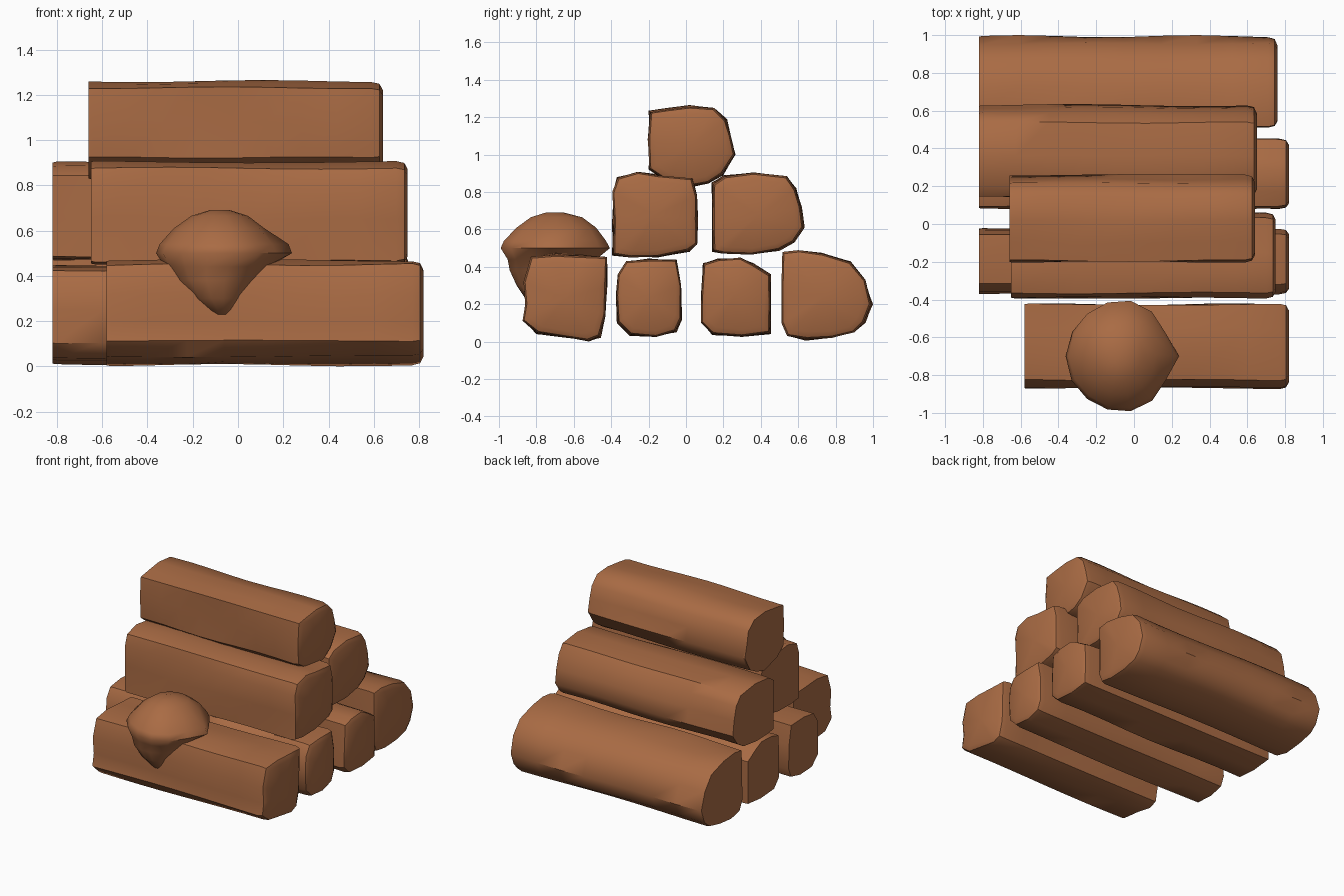
import bpy, bmesh, math, random
from mathutils import Vector

if "Cube" in bpy.data.objects:
    bpy.data.objects.remove(bpy.data.objects["Cube"])

random.seed(4)
wood = bpy.data.materials.new("warm brown wood")
wood.diffuse_color = (0.40, 0.148, 0.058, 1)
wood.use_nodes = True
wood.node_tree.nodes["Principled BSDF"].inputs["Base Color"].default_value = wood.diffuse_color


def loft(name, rings, angle):
    """Skin a list of equal-length point rings and cap both ends."""
    bm = bmesh.new()
    loops = [[bm.verts.new(p) for p in r] for r in rings]
    n = len(loops[0])
    for a, b in zip(loops, loops[1:]):
        for i in range(n):
            j = (i + 1) % n
            bm.faces.new((a[i], a[j], b[j], b[i]))
    for loop in (loops[0], loops[-1]):
        c = bm.verts.new(sum((v.co for v in loop), Vector()) / n)
        for i in range(n):
            bm.faces.new((loop[i], loop[(i + 1) % n], c))
    bmesh.ops.recalc_face_normals(bm, faces=bm.faces)
    me = bpy.data.meshes.new(name)
    bm.to_mesh(me)
    bm.free()
    me.materials.append(wood)
    ob = bpy.data.objects.new(name, me)
    bpy.context.collection.objects.link(ob)
    bpy.context.view_layer.objects.active = ob
    ob.select_set(True)
    bpy.ops.object.shade_smooth_by_angle(angle=math.radians(angle))
    ob.select_set(False)


def log(name, x0, x1, section, stations=9):
    """Hewn log along x: the (y, z) section with slight wandering dents."""
    cy = sum(p[0] for p in section) / len(section)
    cz = sum(p[1] for p in section) / len(section)
    phase = [(random.uniform(0, 6.3), random.uniform(3, 7)) for _ in section]

    def ring(x, scale, dent):
        pts = []
        for (y, z), (ph, fr) in zip(section, phase):
            k = scale * (1 - dent * (0.5 + 0.5 * math.sin(ph + fr * x)))
            pts.append((x, cy + (y - cy) * k, cz + (z - cz) * k))
        return pts

    rings = [ring(x0, 0.98, 0.02)]
    for i in range(stations):
        t = i / (stations - 1)
        rings.append(ring(x0 + 0.02 + t * (x1 - x0 - 0.07), 1, 0.045))
    rings += [ring(x1 - 0.015, 0.96, 0.04), ring(x1, 0.84, 0.06)]
    loft(name, rings, 42)


# bottom row
log("bottom_log_front", -0.58, 0.82, [
    (-.875, .11), (-.86, .2), (-.87, .32), (-.83, .455), (-.7, .475), (-.55, .465),
    (-.42, .455), (-.42, .3), (-.43, .14), (-.455, .02), (-.52, 0), (-.64, .02), (-.8, .04)])
log("bottom_log_inner_front", -0.82, 0.82, [
    (-.37, .1), (-.375, .25), (-.365, .36), (-.32, .43), (-.2, .445), (-.05, .44),
    (-.025, .3), (-.02, .12), (-.05, .05), (-.16, .025), (-.3, .03)])
log("bottom_log_inner_back", -0.82, 0.82, [
    (.08, .1), (.08, .25), (.09, .42), (.17, .445), (.29, .45), (.36, .42),
    (.455, .36), (.455, .2), (.455, .04), (.3, .025), (.14, .035)])
log("bottom_log_back", -0.82, 0.76, [
    (.51, .1), (.51, .3), (.515, .48), (.6, .49), (.73, .475), (.88, .43), (.96, .33),
    (1.0, .2), (.96, .1), (.9, .05), (.78, .02), (.64, .005), (.54, .03)])

# middle row
log("middle_log_front", -0.65, 0.75, [
    (-.395, .46), (-.395, .65), (-.395, .8), (-.37, .88), (-.26, .91), (-.15, .895),
    (.04, .88), (.06, .78), (.065, .65), (.06, .52), (.02, .48), (-.15, .45), (-.3, .45)])
log("middle_log_back", -0.82, 0.65, [
    (.14, .48), (.14, .65), (.135, .85), (.2, .89), (.36, .905), (.54, .885), (.59, .82),
    (.62, .72), (.635, .61), (.58, .53), (.5, .485), (.35, .465), (.2, .47)])

# top log
log("top_log", -0.66, 0.64, [
    (-.2, .92), (-.205, 1.08), (-.2, 1.235), (-.1, 1.25), (.02, 1.265), (.15, 1.25),
    (.22, 1.19), (.24, 1.1), (.265, 1.0), (.2, .89), (.12, .845), (.03, .825), (-.12, .86)])

# domed stump set into the front log: z, centre x, centre y, radius x, radius y
levels = [(.23, -.07, -.80, .05, .06), (.30, -.09, -.77, .12, .14), (.38, -.10, -.75, .18, .20),
          (.44, -.09, -.72, .23, .24), (.50, -.08, -.70, .275, .295), (.54, -.08, -.70, .26, .275),
          (.61, -.08, -.69, .20, .215), (.665, -.08, -.69, .125, .14), (.69, -.08, -.70, .045, .05)]
rings = []
for z, cx, cy, rx, ry in levels:
    ring = []
    for i in range(14):
        a = i * math.tau / 14
        k = 1 + 0.025 * math.sin(3 * a + 9 * z)
        # small knot sticking out on the right
        knot = 0.05 if i == 0 and .5 <= z <= .55 else 0
        ring.append((cx + rx * k * math.cos(a) + knot, cy + ry * k * math.sin(a), z))
    rings.append(ring)
loft("domed_stump", rings, 60)
